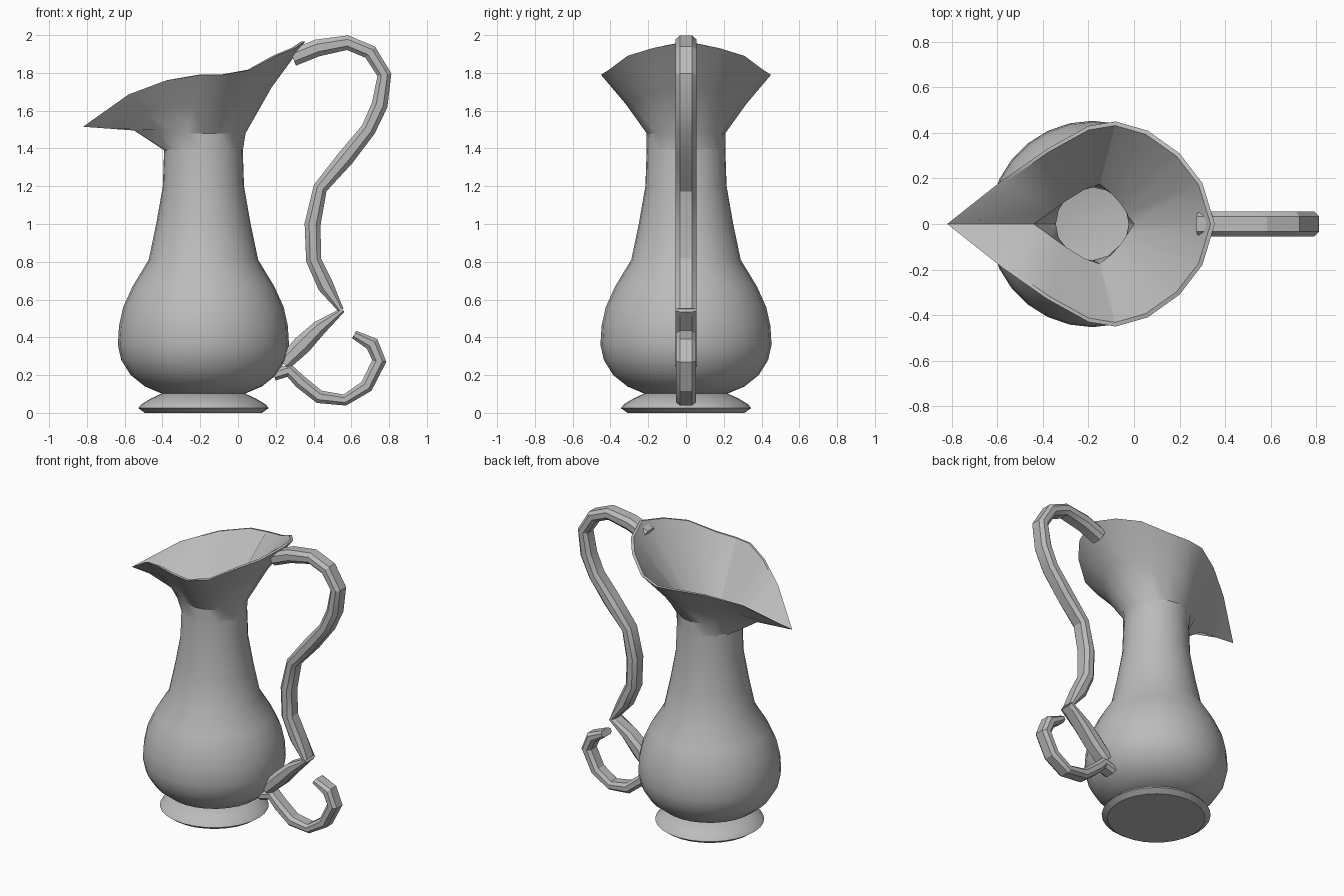
import bpy, bmesh, math
from mathutils import Vector

if "Cube" in bpy.data.objects:
    bpy.data.objects.remove(bpy.data.objects["Cube"], do_unlink=True)

CX = -0.183  # vessel axis

clay = bpy.data.materials.new("plain grey")
clay.use_nodes = True
GREY = (0.5, 0.5, 0.5, 1)
clay.diffuse_color = GREY
clay.node_tree.nodes["Principled BSDF"].inputs["Base Color"].default_value = GREY


def loft(name, rings, angle=30):
    """Skin closed rings of equal length, capping both ends unless a ring is None."""
    bm = bmesh.new()
    loops = [[bm.verts.new(p) for p in r] for r in rings if r]
    for a, b in zip(loops, loops[1:]):
        for i in range(len(a)):
            j = (i + 1) % len(a)
            bm.faces.new((a[i], a[j], b[j], b[i]))
    if rings[0]:
        bm.faces.new(loops[0])
    if rings[-1]:
        bm.faces.new(loops[-1])
    bmesh.ops.recalc_face_normals(bm, faces=bm.faces)
    mesh = bpy.data.meshes.new(name)
    bm.to_mesh(mesh)
    bm.free()
    mesh.materials.append(clay)
    ob = bpy.data.objects.new(name, mesh)
    bpy.context.collection.objects.link(ob)
    bpy.ops.object.select_all(action="DESELECT")
    ob.select_set(True)
    bpy.context.view_layer.objects.active = ob
    bpy.ops.object.shade_smooth_by_angle(angle=math.radians(angle))
    return ob


def circle(r, z, n=28):
    """Ring that starts at the spout side (-x)."""
    return [(CX - r * math.cos(2 * math.pi * i / n), r * math.sin(2 * math.pi * i / n), z)
            for i in range(n)]


def mirrored(half):
    """Complete a half ring across the y = 0 plane."""
    return half + [(x, -y, z) for x, y, z in half[-2:0:-1]]


# Foot
loft("foot", [circle(r, z) for r, z in
              [(.31, 0), (.345, .025), (.33, .045), (.28, .075), (.215, .105)]])

# Belly and neck
loft("belly_and_neck", [circle(r, z) for r, z in
     [(.215, .1), (.31, .14), (.385, .2), (.435, .28), (.453, .36), (.447, .46),
      (.425, .56), (.375, .67), (.29, .81), (.25, 1.0), (.215, 1.2), (.208, 1.4)]] + [None])

# Flared spout, with the hollow lining that follows it down inside
rim = [(-.82, 0, 1.515), (-.58, .19, 1.685), (-.38, .33, 1.76), (-.2, .43, 1.79),
       (-.08, .45, 1.79), (.06, .41, 1.815), (.2, .31, 1.89), (.3, .18, 1.93), (.355, 0, 1.965)]
throat = [(-.55, 0, 1.495), (-.42, .1, 1.5), (-.34, .155, 1.49), (-.27, .19, 1.48),
          (-.19, .208, 1.48), (-.11, .195, 1.48), (-.04, .155, 1.48), (.02, .08, 1.48), (.04, 0, 1.48)]
opening = [(-.44, 0, 1.53), (-.37, .05, 1.52), (-.3, .1, 1.5), (-.22, .15, 1.49),
           (-.15, .175, 1.48), (-.1, .135, 1.48), (-.06, .09, 1.48), (-.03, .045, 1.48), (0, 0, 1.48)]
inner_rim = [(CX + (x - CX) * .965, y * .96, z + .002) for x, y, z in rim]
waist = [tuple(Vector(a).lerp(Vector(b), .5) * 1.0) for a, b in zip(throat, rim)]
waist = [(x - .02 * (x > CX), y * .97, z) for x, y, z in waist]
lining = [circle(r, z, 16) for r, z in
          [(.16, 1.38), (.18, 1.2), (.25, .81), (.38, .55), (.41, .36), (.34, .2), (.2, .14)]]
loft("spout_and_lining",
     [None, circle(.209, 1.39, 16)] + [mirrored(h) for h in (throat, waist, rim, inner_rim, opening)]
     + lining, 28)


# Handle straps: path points are (x, z, thickness)
def strap(name, path, half_width=.055):
    section = [(-1, .45), (-.6, 1), (.6, 1), (1, .45), (1, -.45), (.6, -1), (-.6, -1), (-1, -.45)]
    rings = []
    for i, (x, z, t) in enumerate(path):
        before, after = path[max(i - 1, 0)], path[min(i + 1, len(path) - 1)]
        d = Vector((after[0] - before[0], after[1] - before[1])).normalized()
        rings.append([(x - d.y * v * t / 2, u * half_width, z + d.x * v * t / 2)
                      for u, v in section])
    return loft(name, rings, 25)


strap("handle_grip", [(.29, 1.88, .09), (.42, 1.932, .09), (.58, 1.96, .078), (.7, 1.91, .078),
                      (.775, 1.79, .075), (.75, 1.63, .085), (.69, 1.5, .08), (.57, 1.35, .09),
                      (.435, 1.19, .075), (.395, 1.0, .085), (.4, .81, .08), (.465, .67, .085),
                      (.545, .545, .03)])
strap("handle_lower_joint", [(.555, .545, .025), (.43, .45, .08), (.34, .36, .1), (.24, .26, .08)])
strap("handle_curl", [(.19, .2, .06), (.27, .225, .07), (.33, .165, .07), (.43, .085, .07),
                      (.565, .068, .06), (.68, .14, .07), (.748, .275, .075), (.71, .365, .075),
                      (.615, .415, .045)], .052)
